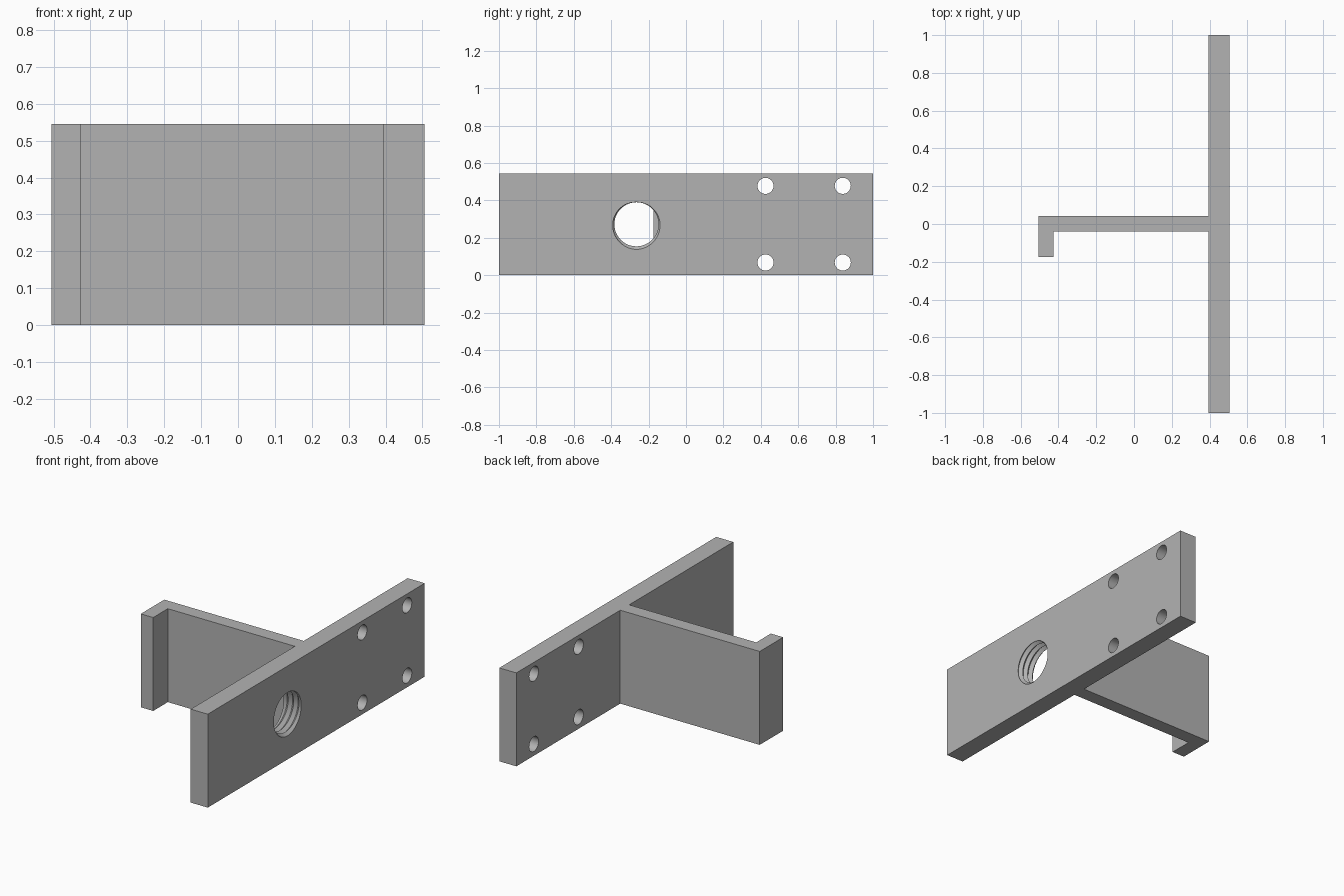
import bpy, bmesh
from math import pi, cos, sin, radians
from mathutils import Matrix

if "Cube" in bpy.data.objects:
    bpy.data.objects.remove(bpy.data.objects["Cube"], do_unlink=True)

HEIGHT = 0.545
PLATE_BACK, PLATE_FRONT = 0.395, 0.505

grey = bpy.data.materials.new("plain grey")
grey.use_nodes = True
grey.diffuse_color = (0.45, 0.45, 0.45, 1)
grey.node_tree.nodes["Principled BSDF"].inputs["Base Color"].default_value = grey.diffuse_color


def make_object(name, bm):
    bmesh.ops.recalc_face_normals(bm, faces=bm.faces)
    mesh = bpy.data.meshes.new(name)
    bm.to_mesh(mesh)
    bm.free()
    mesh.materials.append(grey)
    obj = bpy.data.objects.new(name, mesh)
    bpy.context.collection.objects.link(obj)
    return obj


def extruded_profile(name, points):
    bm = bmesh.new()
    face = bm.faces.new([bm.verts.new((x, y, 0)) for x, y in points])
    new = bmesh.ops.extrude_face_region(bm, geom=[face])["geom"]
    bmesh.ops.translate(bm, vec=(0, 0, HEIGHT),
                        verts=[v for v in new if isinstance(v, bmesh.types.BMVert)])
    return make_object(name, bm)


def bolt_cutter(y, z, radius=0.043):
    bm = bmesh.new()
    place = Matrix.Translation((0.45, y, z)) @ Matrix.Rotation(pi / 2, 4, "Y")
    bmesh.ops.create_cone(bm, cap_ends=True, segments=32, radius1=radius,
                          radius2=radius, depth=0.3, matrix=place)
    return make_object("bolt_hole_cutter", bm)


def thread_cutter(y, z, minor, major, pitch, steps=48, turns=9):
    # Two helical edges joined into one closed V-thread
    bm = bmesh.new()
    start = PLATE_FRONT - 6.25 * pitch
    count = steps * turns

    def helix(radius, shift):
        verts = []
        for k in range(count + 1):
            a = 2 * pi * k / steps
            verts.append(bm.verts.new((start + pitch * (k / steps + shift),
                                       y + radius * cos(a), z + radius * sin(a))))
        return verts

    crest, root = helix(minor, 0), helix(major, 0.5)
    for k in range(count):
        bm.faces.new((crest[k], crest[k + 1], root[k + 1], root[k]))
        if k < count - steps:
            bm.faces.new((root[k], root[k + 1], crest[k + 1 + steps], crest[k + steps]))
    # Cone caps outside the plate
    ends = ((crest[:steps + 1] + [root[0]], start - pitch),
            (root[count - steps:] + [crest[count]], start + pitch * (turns + 2)))
    for loop, x in ends:
        tip = bm.verts.new((x, y, z))
        for a, b in zip(loop, loop[1:] + loop[:1]):
            bm.faces.new((a, b, tip))
    return make_object("thread_cutter", bm)


# Mounting plate, arm and hooked lip as one extruded body
bracket = extruded_profile("bracket", [
    (PLATE_FRONT, -1), (PLATE_FRONT, 1), (PLATE_BACK, 1), (PLATE_BACK, 0.042),
    (-0.505, 0.042), (-0.505, -0.175), (-0.425, -0.175), (-0.425, -0.04),
    (PLATE_BACK, -0.04), (PLATE_BACK, -1)])

# Four bolt holes and the threaded bore
cutters = [bolt_cutter(y, z) for y in (0.425, 0.838) for z in (0.068, 0.478)]
cutters.append(thread_cutter(-0.265, HEIGHT / 2, 0.118, 0.135, 0.035))

bpy.context.view_layer.objects.active = bracket
for cutter in cutters:
    cutter.hide_render = True
    mod = bracket.modifiers.new("hole", "BOOLEAN")
    mod.operation = "DIFFERENCE"
    mod.solver = "EXACT"
    mod.object = cutter
    bpy.ops.object.modifier_apply(modifier=mod.name)
    bpy.data.objects.remove(cutter, do_unlink=True)

# Round hole walls, crisp edges
for obj in bpy.context.selected_objects:
    obj.select_set(False)
bracket.select_set(True)
bpy.ops.object.shade_smooth_by_angle(angle=radians(30))
